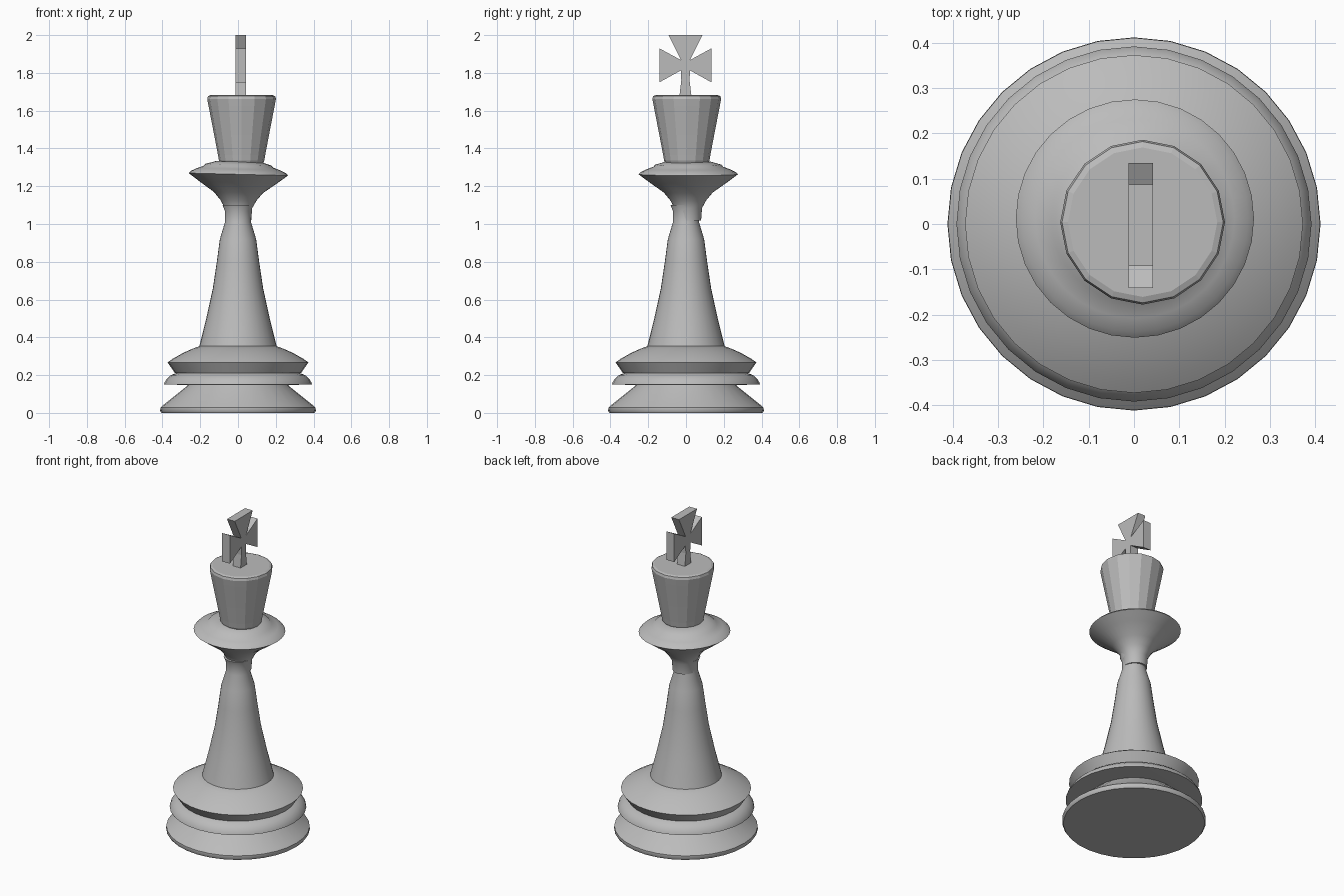
import bpy, bmesh, math

if "Cube" in bpy.data.objects:
    bpy.data.objects.remove(bpy.data.objects["Cube"])

mat = bpy.data.materials.new("plain grey")
mat.diffuse_color = (0.5, 0.5, 0.5, 1)
mat.use_nodes = True
mat.node_tree.nodes["Principled BSDF"].inputs["Base Color"].default_value = mat.diffuse_color


def finish(bm, name, angle):
    """Turn a bmesh into an object; smooth below the given angle, flat if zero."""
    bmesh.ops.remove_doubles(bm, verts=bm.verts, dist=1e-5)
    bmesh.ops.recalc_face_normals(bm, faces=bm.faces)
    me = bpy.data.meshes.new(name)
    bm.to_mesh(me)
    bm.free()
    me.materials.append(mat)
    ob = bpy.data.objects.new(name, me)
    bpy.context.collection.objects.link(ob)
    if angle:
        bpy.ops.object.select_all(action='DESELECT')
        ob.select_set(True)
        bpy.context.view_layer.objects.active = ob
        bpy.ops.object.shade_smooth_by_angle(angle=math.radians(angle))
    return ob


def lathe(name, profile, sides, angle, offset=(0, 0), tilt=0):
    """Revolve (radius, height) points, closed at both ends."""
    bm = bmesh.new()
    rings = []
    for r, z in profile:
        ring = []
        for i in range(sides):
            a = 2 * math.pi * i / sides
            x, y = r * math.cos(a), r * math.sin(a)
            ring.append(bm.verts.new((x + offset[0], y + offset[1], z + tilt * x)))
        rings.append(ring)
    for lo, hi in zip(rings, rings[1:]):
        for i in range(sides):
            j = (i + 1) % sides
            bm.faces.new((lo[i], lo[j], hi[j], hi[i]))
    bm.faces.new(rings[0][::-1])
    bm.faces.new(rings[-1])
    return finish(bm, name, angle)


# Stepped base and tapering column
lathe("foot", [(0.405, 0), (0.412, 0.01), (0.411, 0.028), (0.395, 0.042),
               (0.27, 0.142), (0.26, 0.155)], 32, 40)
lathe("base_ring", [(0.26, 0.148), (0.392, 0.15), (0.388, 0.163), (0.375, 0.183),
                    (0.355, 0.2), (0.315, 0.215)], 32, 40)
lathe("base_shoulder", [(0.315, 0.21), (0.335, 0.212), (0.373, 0.268), (0.345, 0.287),
                        (0.29, 0.318), (0.24, 0.34), (0.2, 0.355)], 32, 35)
lathe("column", [(0.207, 0.345), (0.168, 0.5), (0.133, 0.66), (0.112, 0.8),
                 (0.096, 0.92), (0.069, 1.01), (0.07, 1.07), (0.082, 1.10)], 32, 40)

# Flared collar, very slightly tilted and off centre
lathe("collar", [(0.068, 1.02), (0.073, 1.085), (0.095, 1.125), (0.13, 1.167),
                 (0.205, 1.22), (0.263, 1.263), (0.25, 1.276), (0.22, 1.29),
                 (0.185, 1.303), (0.175, 1.314), (0.12, 1.33)],
      32, 50, (0.002, 0.012), -0.025)

# Faceted head
lathe("head", [(0.112, 1.318), (0.12, 1.335), (0.125, 1.365), (0.145, 1.47),
               (0.175, 1.625), (0.182, 1.662), (0.178, 1.677), (0.165, 1.682)],
      16, 0, (0.019, 0.004))

# Flared cross: outline in y and z, extruded along x
cy, cz = -0.003, 1.84
half = [(0.024, 1.868), (0.09, 2.0)]
right = [(0.032, 1.675), (0.022, 1.76), (0.024, 1.813), (0.138, 1.75),
         (0.138, 1.93), (0.024, 1.868), (0.09, 2.0)]
outline = right + [(-y, z) for y, z in reversed(right)]
bm = bmesh.new()
face = bm.faces.new([bm.verts.new((-0.012, y + cy, z)) for y, z in outline])
ext = bmesh.ops.extrude_face_region(bm, geom=[face])
bmesh.ops.translate(bm, vec=(0.054, 0, 0),
                    verts=[v for v in ext["geom"] if isinstance(v, bmesh.types.BMVert)])
finish(bm, "cross", 0)
